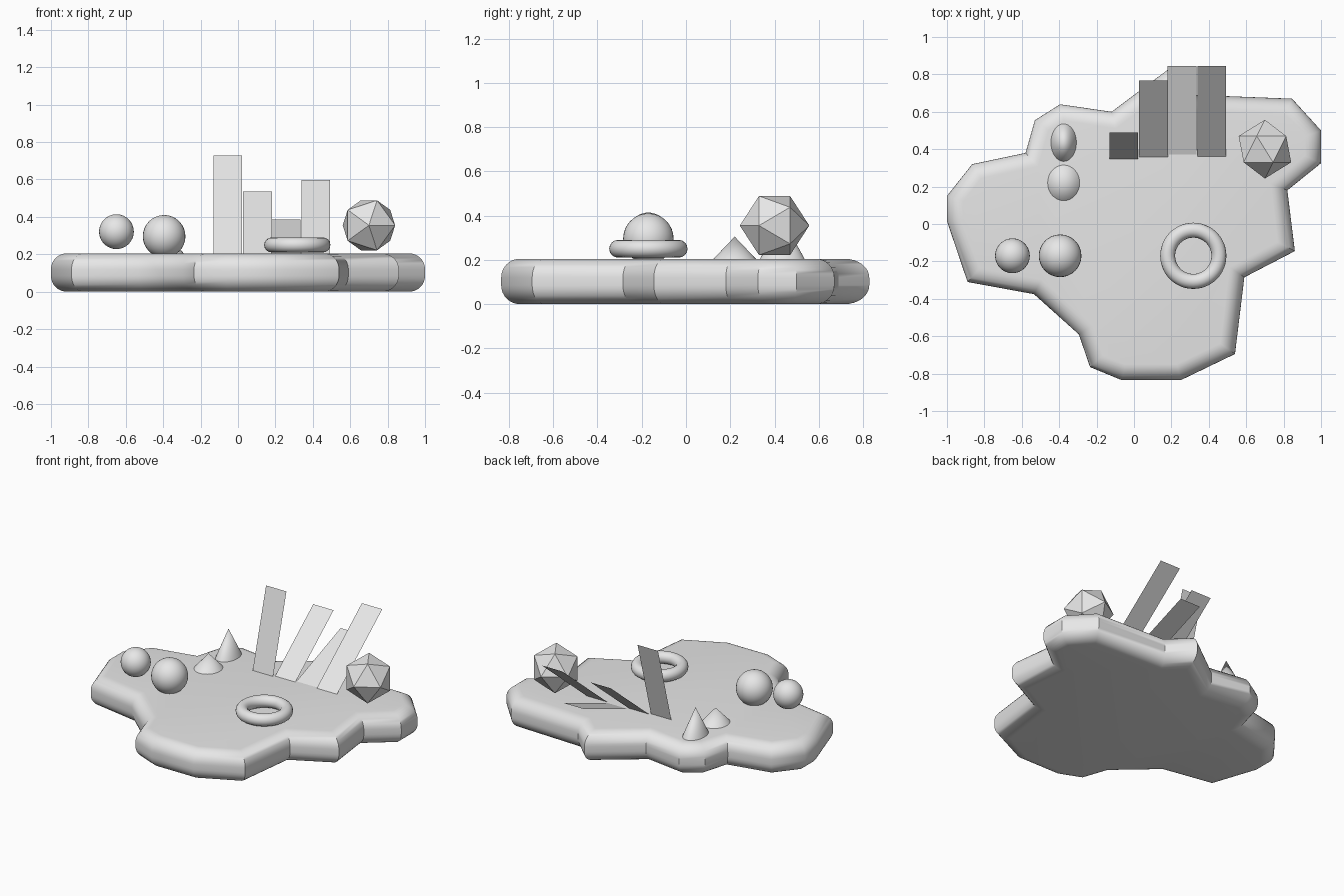
import bpy, bmesh, math
from mathutils import Vector

cube = bpy.data.objects.get("Cube")
if cube:
    bpy.data.objects.remove(cube)

GREY = (0.8, 0.8, 0.8, 1)
mat = bpy.data.materials.new("light grey")
mat.use_nodes = True
mat.diffuse_color = GREY
mat.node_tree.nodes["Principled BSDF"].inputs["Base Color"].default_value = GREY

TOP = 0.205


def finish(obj, name, smooth=None):
    """Name the part, colour it and set its shading."""
    obj.name = obj.data.name = name
    obj.data.materials.append(mat)
    if smooth:
        bpy.ops.object.select_all(action='DESELECT')
        obj.select_set(True)
        bpy.context.view_layer.objects.active = obj
        bpy.ops.object.shade_smooth_by_angle(angle=math.radians(smooth))


def add_bmesh(bm, name, smooth=None):
    mesh = bpy.data.meshes.new(name)
    bm.to_mesh(mesh)
    bm.free()
    obj = bpy.data.objects.new(name, mesh)
    bpy.context.collection.objects.link(obj)
    finish(obj, name, smooth)


# Island slab: outline, extruded, with rounded upper and lower rims
outline = [
    (-1, .015), (-.89, -.31), (-.535, -.375), (-.295, -.59), (-.235, -.765),
    (-.065, -.835), (.25, -.835), (.54, -.695), (.59, -.285), (.86, -.145),
    (.82, .18), (1, .325), (1, .5), (.845, .67), (.33, .69), (.185, .828),
    (-.12, .6), (-.395, .64), (-.53, .555), (-.58, .38), (-.865, .32), (-1, .15)]
bm = bmesh.new()
base = bm.faces.new([bm.verts.new((x, y, 0)) for x, y in outline])
lid = bmesh.ops.extrude_face_region(bm, geom=[base], use_keep_orig=True)
bmesh.ops.translate(bm, vec=(0, 0, TOP),
                    verts=[v for v in lid["geom"] if isinstance(v, bmesh.types.BMVert)])
bmesh.ops.recalc_face_normals(bm, faces=bm.faces)
rims = [e for e in bm.edges if abs(e.verts[0].co.z - e.verts[1].co.z) < 0.01]
bmesh.ops.bevel(bm, geom=rims, offset=0.085, segments=8, profile=0.5,
                affect='EDGES', clamp_overlap=False)
add_bmesh(bm, "island_slab", 40)

# Leaning flat planks: left edge, foot y, tip y, tip height
planks = [(-.132, .345, .49, .728), (.028, .352, .768, .537),
          (.18, .358, .845, .386), (.34, .354, .845, .598)]
for i, (x, foot, tip, height) in enumerate(planks):
    bm = bmesh.new()
    corners = [(x, foot, .2), (x + .153, foot, .2),
               (x + .153, tip, height), (x, tip, height)]
    bm.faces.new([bm.verts.new(c) for c in corners])
    add_bmesh(bm, f"plank_{i + 1}")

# Balls
for name, x, z, r in (("small_ball", -.65, .321, .093), ("large_ball", -.395, .296, .114)):
    bpy.ops.mesh.primitive_uv_sphere_add(segments=32, ring_count=16, radius=r,
                                         location=(x, -.17, z))
    finish(bpy.context.object, name, 60)

# Oval cones
for name, y, rx, ry, h in (("low_cone", .22, .09, .1, .105), ("tall_cone", .435, .07, .103, .19)):
    bpy.ops.mesh.primitive_cone_add(vertices=32, radius1=1, radius2=0, depth=1,
                                    location=(-.376, y, .2 + h / 2))
    cone = bpy.context.object
    cone.scale = (rx, ry, h)
    finish(cone, name, 40)

# Ring
bpy.ops.mesh.primitive_torus_add(major_segments=48, minor_segments=16, major_radius=.137,
                                 minor_radius=.04, location=(.317, -.17, .25))
finish(bpy.context.object, "ring", 60)

# Faceted gem, poles pointing front and back
bpy.ops.mesh.primitive_ico_sphere_add(subdivisions=1, radius=.157, location=(.7, .4, .355),
                                      rotation=(math.pi / 2, 0, 0))
finish(bpy.context.object, "gem")
